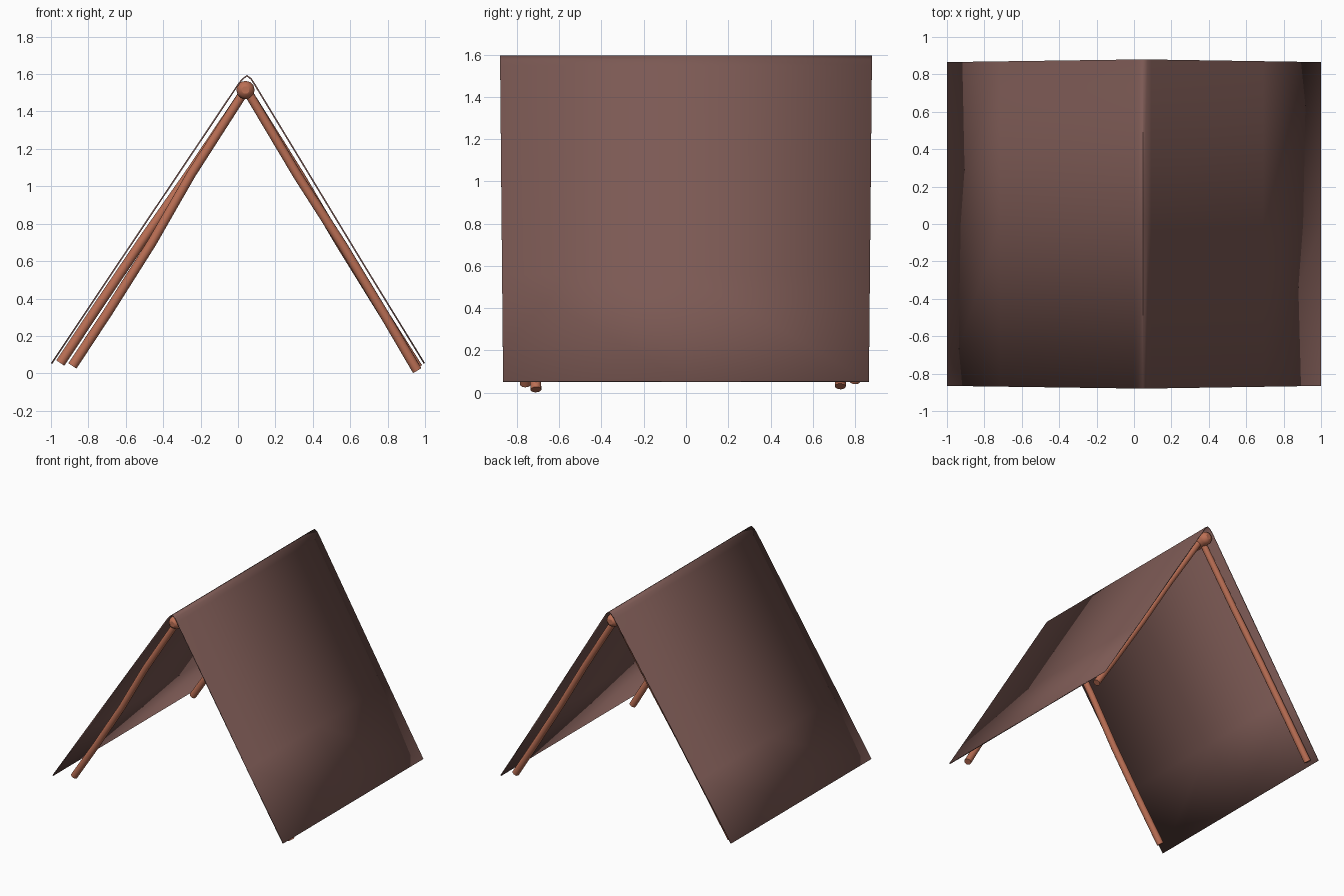
import bpy, bmesh

if "Cube" in bpy.data.objects:
    bpy.data.objects.remove(bpy.data.objects["Cube"])


def material(name, rgb):
    m = bpy.data.materials.new(name)
    m.diffuse_color = (*rgb, 1)
    m.use_nodes = True
    m.node_tree.nodes["Principled BSDF"].inputs["Base Color"].default_value = m.diffuse_color
    return m


wood = material("wood", (0.50, 0.16, 0.09))
canvas = material("canvas", (0.20, 0.10, 0.088))


def pole(name, points):
    """Round wooden pole through (x, y, z, radius) points."""
    cu = bpy.data.curves.new(name, 'CURVE')
    cu.dimensions = '3D'
    cu.bevel_depth = 1.0
    cu.bevel_resolution = 4
    cu.use_fill_caps = True
    sp = cu.splines.new('POLY')
    sp.points.add(len(points) - 1)
    for p, (x, y, z, r) in zip(sp.points, points):
        p.co = (x, y, z, 1)
        p.radius = r
    ob = bpy.data.objects.new(name, cu)
    bpy.context.collection.objects.link(ob)
    cu.materials.append(wood)
    bpy.ops.object.select_all(action='DESELECT')
    ob.select_set(True)
    bpy.context.view_layer.objects.active = ob
    bpy.ops.object.convert(target='MESH')
    bpy.ops.object.shade_smooth_by_angle(angle=0.7)


# Four slightly bent legs: name, top, foot, sideways bend
legs = [
    ("front_left_leg", (0.03, -0.79, 1.50), (-0.885, -0.76, 0.04), 0.012),
    ("back_left_leg", (0.03, 0.80, 1.50), (-0.95, 0.80, 0.055), -0.005),
    ("front_right_leg", (0.055, -0.78, 1.50), (0.958, -0.71, 0.015), 0.008),
    ("back_right_leg", (0.055, 0.79, 1.50), (0.962, 0.73, 0.03), -0.006),
]
for name, top, foot, bend in legs:
    pts = []
    for t, b in ((0, 0), (0.3, -0.6), (0.55, 1), (0.8, 0.8), (1, 0)):
        x, y, z = (a + (c - a) * t for a, c in zip(top, foot))
        pts.append((x + b * bend, y, z, 0.024 + 0.002 * t))
    pole(name, pts)

# Ridge pole with rounded ends
pole("ridge_pole", [
    (0.04, -0.87, 1.515, 0.02), (0.04, -0.86, 1.515, 0.038),
    (0.04, -0.835, 1.515, 0.049), (0.042, -0.3, 1.517, 0.046),
    (0.038, 0.3, 1.514, 0.046), (0.04, 0.845, 1.515, 0.049),
    (0.04, 0.87, 1.515, 0.038), (0.04, 0.88, 1.515, 0.02)])

# Canvas sheet folded over the ridge
profile = [(-1, 0.055), (-0.72, 0.475), (0.0, 1.55), (0.022, 1.577),
           (0.048, 1.595), (0.073, 1.577), (0.092, 1.548),
           (0.69, 0.56), (1, 0.055)]
bm = bmesh.new()
rows = []
for x, z in profile:
    half = 0.865 + 0.015 * z / 1.6
    rows.append([bm.verts.new((x, half * s, z)) for s in (-1, 0, 1)])
for a, b in zip(rows, rows[1:]):
    for i in range(2):
        bm.faces.new((a[i], b[i], b[i + 1], a[i + 1]))
bmesh.ops.recalc_face_normals(bm, faces=bm.faces)
if sum(f.normal.z for f in bm.faces) < 0:
    bmesh.ops.reverse_faces(bm, faces=bm.faces)
me = bpy.data.meshes.new("canvas_cover")
bm.to_mesh(me)
bm.free()
me.materials.append(canvas)
cover = bpy.data.objects.new("canvas_cover", me)
bpy.context.collection.objects.link(cover)
bpy.ops.object.select_all(action='DESELECT')
cover.select_set(True)
bpy.context.view_layer.objects.active = cover
bpy.ops.object.shade_smooth_by_angle(angle=0.8)
solid = cover.modifiers.new("thickness", 'SOLIDIFY')
solid.thickness = 0.008
solid.offset = -1
